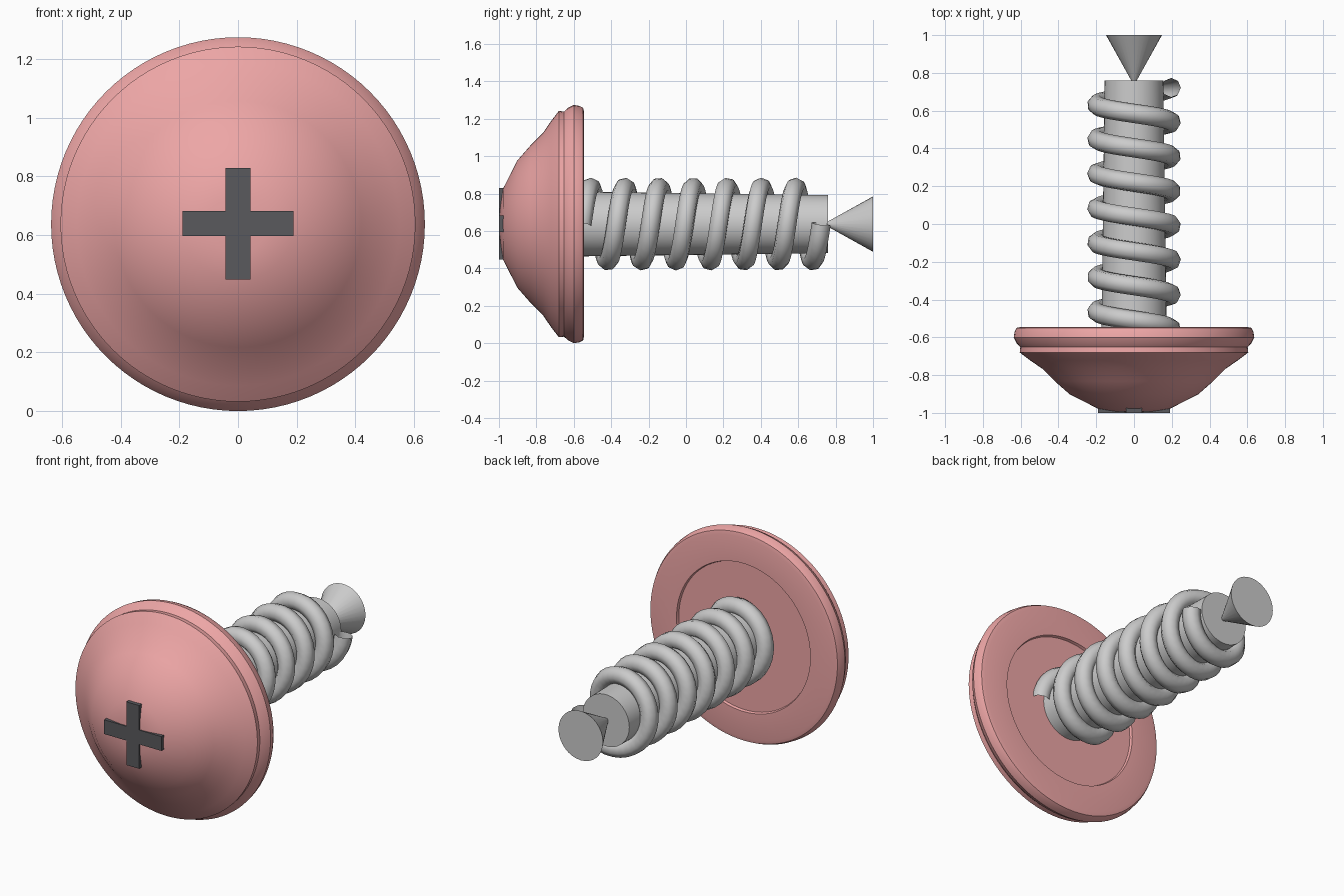
import bpy, bmesh, math
from mathutils import Vector

if "Cube" in bpy.data.objects:
    bpy.data.objects.remove(bpy.data.objects["Cube"])

CZ = 0.637  # height of the screw axis


def paint(obj, name, color):
    mat = bpy.data.materials.new(name)
    mat.diffuse_color = color
    mat.use_nodes = True
    mat.node_tree.nodes["Principled BSDF"].inputs["Base Color"].default_value = mat.diffuse_color
    obj.data.materials.append(mat)


def smooth(obj, angle):
    bpy.ops.object.select_all(action='DESELECT')
    obj.select_set(True)
    bpy.context.view_layer.objects.active = obj
    bpy.ops.object.shade_smooth_by_angle(angle=math.radians(angle))


def lathe(name, profile, sides=64, angle=35):
    """Revolve (radius, y) points about the screw axis."""
    bm = bmesh.new()
    verts = [bm.verts.new((r, y, 0)) for r, y in profile]
    edges = [bm.edges.new(pair) for pair in zip(verts, verts[1:])]
    bmesh.ops.spin(bm, geom=verts + edges, cent=(0, 0, 0), axis=(0, 1, 0),
                   angle=2 * math.pi, steps=sides)
    bmesh.ops.remove_doubles(bm, verts=bm.verts, dist=1e-4)
    bmesh.ops.recalc_face_normals(bm, faces=bm.faces)
    mesh = bpy.data.meshes.new(name)
    bm.to_mesh(mesh)
    bm.free()
    obj = bpy.data.objects.new(name, mesh)
    obj.location.z = CZ
    bpy.context.collection.objects.link(obj)
    smooth(obj, angle)
    return obj


# Domed head with a rolled rim and a shallow recess in its back
head = lathe("head", [
    (0, -0.996), (0.10, -0.993), (0.19, -0.978), (0.34, -0.902), (0.42, -0.832),
    (0.487, -0.765), (0.55, -0.722), (0.605, -0.68), (0.602, -0.652),
    (0.622, -0.63), (0.637, -0.60), (0.632, -0.57), (0.622, -0.55),
    (0.60, -0.545), (0.445, -0.545), (0.44, -0.56), (0, -0.56)], sides=96)
paint(head, "pink", (0.85, 0.38, 0.38, 1))

# Slightly tapered shank and the flared end cone
lathe("shank", [(0, -0.60), (0.173, -0.60), (0.155, 0.76), (0, 0.76)], 48)
lathe("end_cone", [(0, 0.755), (0.012, 0.755), (0.148, 1.0), (0, 1.0)], 32)

# Helical thread, seven turns of round wire
TURNS, STEPS = 7, 32
curve = bpy.data.curves.new("thread", 'CURVE')
curve.dimensions = '3D'
curve.bevel_depth = 0.051
curve.bevel_resolution = 2
spline = curve.splines.new('POLY')
spline.points.add(TURNS * STEPS)
for i, p in enumerate(spline.points):
    a = 2 * math.pi * i / STEPS
    p.co = (0.197 * math.cos(a), -0.555 + 0.1825 * i / STEPS,
            0.197 * math.sin(a), 1)
temp = bpy.data.objects.new("thread_path", curve)
bpy.context.collection.objects.link(temp)
bpy.context.view_layer.update()
mesh = bpy.data.meshes.new_from_object(
    temp.evaluated_get(bpy.context.evaluated_depsgraph_get()))
bpy.data.objects.remove(temp)
thread = bpy.data.objects.new("thread", mesh)
thread.location.z = CZ
bpy.context.collection.objects.link(thread)
smooth(thread, 60)

# Cross drive: one plus-shaped plate on the front of the head
L, W = 0.19, 0.043
quarter = [(L, -W), (L, W), (W, W)]
outline = []
for k in range(4):
    c, s = round(math.cos(k * math.pi / 2)), round(math.sin(k * math.pi / 2))
    outline += [(c * x - s * z, s * x + c * z) for x, z in quarter]
bm = bmesh.new()
face = bm.faces.new([bm.verts.new((x, -1.0, z)) for x, z in outline])
ext = bmesh.ops.extrude_face_region(bm, geom=[face], use_keep_orig=True)
bmesh.ops.translate(bm, vec=Vector((0, 0.03, 0)),
                    verts=[v for v in ext["geom"] if isinstance(v, bmesh.types.BMVert)])
bmesh.ops.recalc_face_normals(bm, faces=bm.faces)
mesh = bpy.data.meshes.new("cross_drive")
bm.to_mesh(mesh)
bm.free()
cross = bpy.data.objects.new("cross_drive", mesh)
cross.location.z = CZ + 0.002
bpy.context.collection.objects.link(cross)
paint(cross, "dark_grey", (0.1, 0.1, 0.11, 1))
